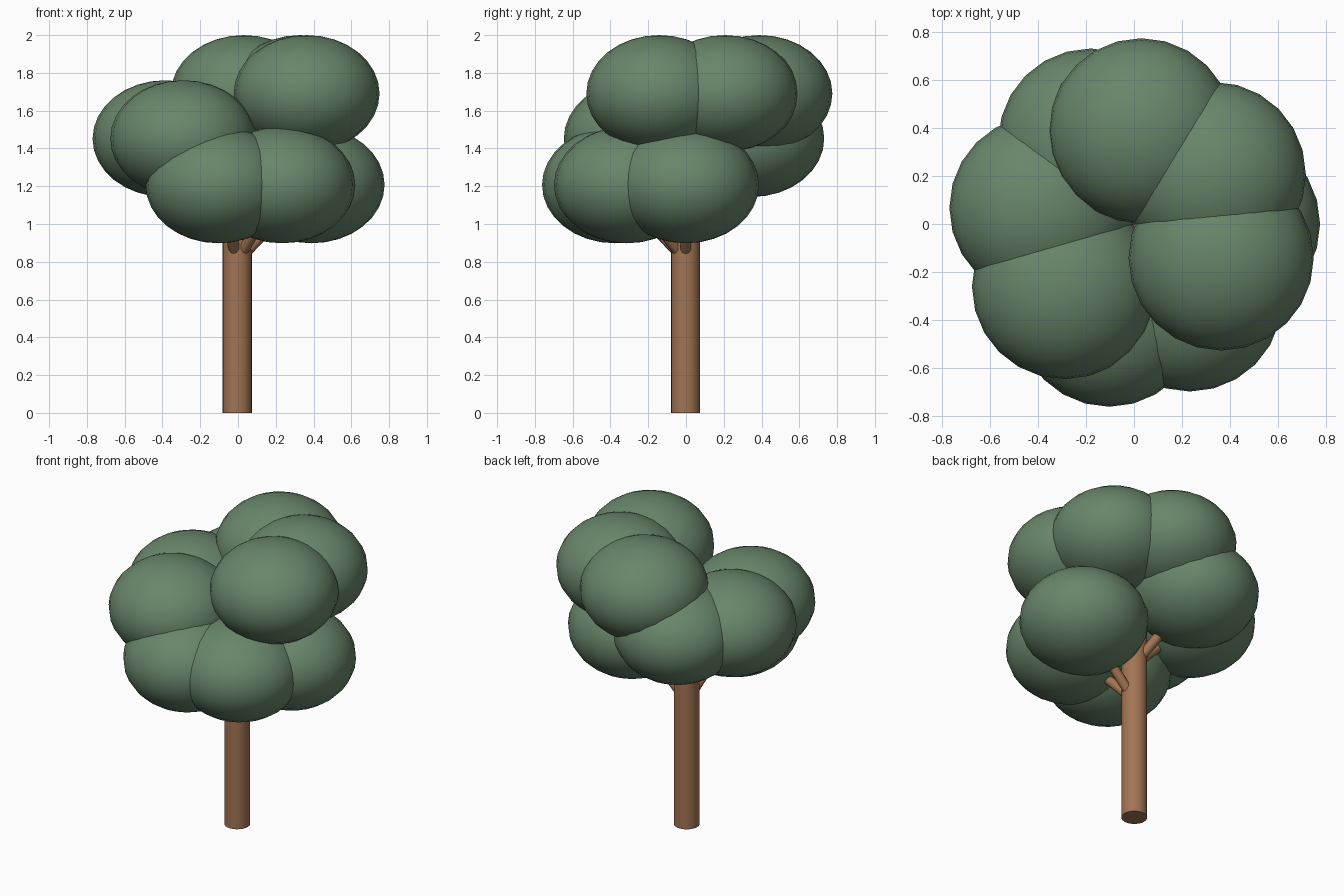
import bpy, math
from mathutils import Vector

if "Cube" in bpy.data.objects:
    bpy.data.objects.remove(bpy.data.objects["Cube"])


def material(name, colour):
    m = bpy.data.materials.new(name)
    m.diffuse_color = (*colour, 1)
    m.use_nodes = True
    m.node_tree.nodes["Principled BSDF"].inputs["Base Color"].default_value = m.diffuse_color
    return m


bark = material("bark brown", (0.36, 0.175, 0.088))
leaf = material("leaf green", (0.140, 0.238, 0.145))


def finish(name, mat, smooth=40):
    ob = bpy.context.object
    ob.name = name
    ob.data.materials.append(mat)
    bpy.ops.object.shade_smooth_by_angle(angle=math.radians(smooth))
    return ob


def rod(name, start, end, radius, sides):
    start, end = Vector(start), Vector(end)
    axis = end - start
    bpy.ops.mesh.primitive_cylinder_add(
        vertices=sides, radius=radius, depth=axis.length,
        location=(start + end) / 2,
        rotation=axis.to_track_quat('Z', 'Y').to_euler())
    return finish(name, bark)


# trunk
TX, TY = -0.004, -0.002
rod("trunk", (TX, TY, 0), (TX, TY, 1.3), 0.077, 24)

# foliage puffs in three tiers: centre height and the angles around the trunk
tiers = {
    "lower": (1.207, (0, -53.3, -105.3)),
    "middle": (1.452, (-138, 170, 117.5)),
    "upper": (1.691, (85.5, 32, -21.3)),
}
REACH, WIDE, TALL = 0.39, 0.386, 0.309
for tier, (z, angles) in tiers.items():
    for i, a in enumerate(angles, 1):
        a = math.radians(a)
        centre = (REACH * math.cos(a), REACH * math.sin(a), z)
        bpy.ops.mesh.primitive_uv_sphere_add(segments=24, ring_count=16, radius=1, location=centre)
        bpy.context.object.scale = (WIDE, WIDE, TALL)
        bpy.ops.object.transform_apply(location=False, rotation=False, scale=True)
        finish(f"{tier}_foliage_{i}", leaf, 60)
        # branch carrying the puff
        rod(f"{tier}_branch_{i}", (TX, TY, z - 0.4), centre, 0.03, 10)
